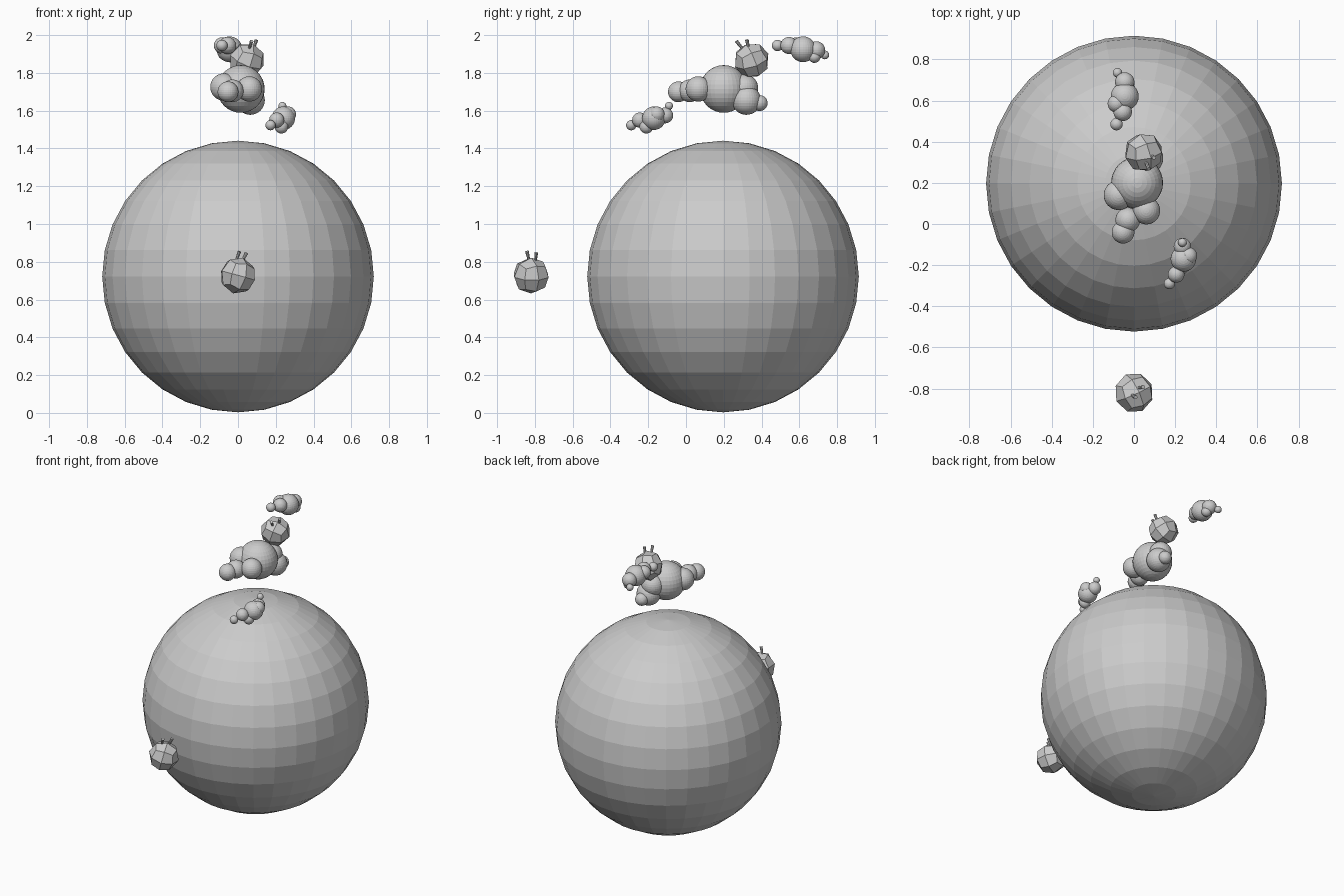
import bpy, bmesh
from mathutils import Matrix, Vector, Euler


def finish(bm, name):
    mesh = bpy.data.meshes.new(name)
    bm.to_mesh(mesh)
    bm.free()
    obj = bpy.data.objects.new(name, mesh)
    bpy.context.collection.objects.link(obj)
    return obj


def add_ball(bm, x, y, z, r, seg=32, rings=16):
    bmesh.ops.create_uvsphere(bm, u_segments=seg, v_segments=rings, radius=r,
                              matrix=Matrix.Translation((x, y, z)))


def cloud(name, puffs):
    bm = bmesh.new()
    for p in puffs:
        add_ball(bm, *p)
    return finish(bm, name)


def faceted_rock(name, center, r, rot):
    # cube cut once and pushed out to a 24-sided ball
    bm = bmesh.new()
    bmesh.ops.create_cube(bm, size=2)
    bmesh.ops.subdivide_edges(bm, edges=bm.edges[:], cuts=1, use_grid_fill=True)
    for v in bm.verts:
        v.co = v.co.normalized() * r
    bm.transform(Matrix.Translation(center) @ Euler(rot).to_matrix().to_4x4())
    return finish(bm, name)


def stalks(name, pairs):
    # thin rods, slightly thicker at the tip
    bm = bmesh.new()
    for a, b in pairs:
        a, b = Vector(a), Vector(b)
        d = b - a
        m = Matrix.Translation((a + b) / 2) @ d.to_track_quat('Z', 'Y').to_matrix().to_4x4()
        bmesh.ops.create_cone(bm, cap_ends=True, segments=8, radius1=0.006,
                              radius2=0.010, depth=d.length, matrix=m)
    return finish(bm, name)


# large globe
bm = bmesh.new()
add_ball(bm, 0, 0.196, 0.722, 0.719)
finish(bm, "globe")

# clouds above the globe
cloud("main_cloud", [
    (0.015, 0.20, 1.715, 0.126),
    (-0.075, 0.14, 1.725, 0.072),
    (0.06, 0.065, 1.715, 0.067),
    (-0.03, 0.02, 1.705, 0.060),
    (-0.053, -0.04, 1.70, 0.055),
    (0.065, 0.32, 1.655, 0.077),
    (0.04, 0.31, 1.72, 0.072),
    (0.07, 0.39, 1.64, 0.042)])
cloud("front_cloud", [
    (0.24, -0.17, 1.56, 0.062),
    (0.265, -0.155, 1.58, 0.042),
    (0.235, -0.11, 1.575, 0.042),
    (0.23, -0.21, 1.515, 0.036),
    (0.205, -0.245, 1.55, 0.040),
    (0.172, -0.29, 1.523, 0.027),
    (0.235, -0.09, 1.625, 0.021)])
cloud("back_cloud", [
    (-0.045, 0.62, 1.925, 0.068),
    (-0.085, 0.585, 1.945, 0.043),
    (-0.055, 0.545, 1.945, 0.045),
    (-0.085, 0.485, 1.945, 0.030),
    (-0.045, 0.69, 1.92, 0.047),
    (-0.03, 0.68, 1.885, 0.032),
    (-0.08, 0.735, 1.895, 0.023)])

# two faceted rocks with stalks
faceted_rock("front_rock", (0, -0.82, 0.727), 0.098, (0.1, 0.25, 0.45))
stalks("front_stalks", [
    ((-0.014, -0.828, 0.795), (0.008, -0.842, 0.855)),
    ((0.018, -0.797, 0.795), (0.045, -0.793, 0.848))])
faceted_rock("upper_rock", (0.047, 0.348, 1.866), 0.096, (0.4, 0.3, 0.3))
stalks("upper_stalks", [
    ((0.055, 0.31, 1.915), (0.072, 0.267, 1.968)),
    ((0.08, 0.335, 1.915), (0.097, 0.322, 1.975))])
